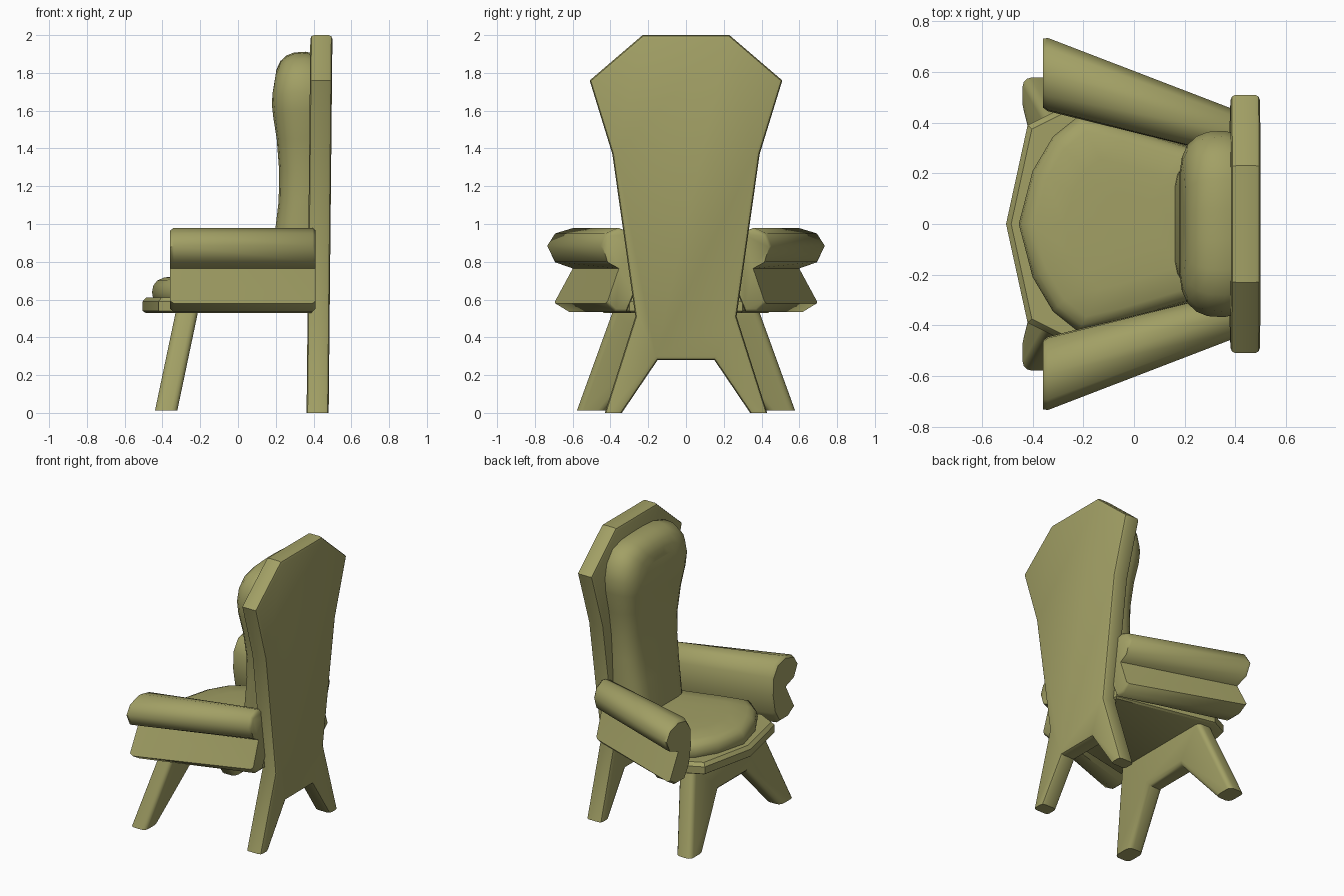
import bpy, bmesh, math

if "Cube" in bpy.data.objects:
    bpy.data.objects.remove(bpy.data.objects["Cube"])

mat = bpy.data.materials.new("olive")
mat.diffuse_color = (0.36, 0.35, 0.13, 1)
mat.use_nodes = True
mat.node_tree.nodes["Principled BSDF"].inputs["Base Color"].default_value = mat.diffuse_color


def finish(name, bm, angle=35):
    bmesh.ops.recalc_face_normals(bm, faces=bm.faces)
    me = bpy.data.meshes.new(name)
    bm.to_mesh(me)
    bm.free()
    ob = bpy.data.objects.new(name, me)
    bpy.context.collection.objects.link(ob)
    me.materials.append(mat)
    bpy.ops.object.select_all(action='DESELECT')
    ob.select_set(True)
    bpy.context.view_layer.objects.active = ob
    bpy.ops.object.shade_smooth_by_angle(angle=math.radians(angle))
    return ob


def loft(rings, ladder=False):
    """Skin closed rings of points; ladder caps join mirrored halves."""
    bm = bmesh.new()
    rows = [[bm.verts.new(p) for p in r] for r in rings]
    n = len(rows[0])
    for a, b in zip(rows, rows[1:]):
        for i in range(n):
            j = (i + 1) % n
            bm.faces.new((a[i], a[j], b[j], b[i]))
    for r in (rows[0], rows[-1]):
        if ladder:
            for i in range(n // 2 - 1):
                bm.faces.new((r[i], r[i + 1], r[n - 2 - i], r[n - 1 - i]))
        else:
            bm.faces.new(r)
    return bm


def mirrored(half):
    """Closed outline from its positive-y half, given as (y, z)."""
    return half + [(-y, z) for y, z in reversed(half)]


def board(name, half, x0, thick, lean, bevel, segments, floor):
    """Leaning slab with rounded rims, its feet cut flat on the floor."""
    out = mirrored(half)
    bm = loft([[(x0 + d + lean * z, y, z) for y, z in out] for d in (0, thick)])
    caps = [f for f in bm.faces if len(f.verts) == len(out)]
    bmesh.ops.recalc_face_normals(bm, faces=bm.faces)
    rims = list({e for f in caps for e in f.edges})
    bmesh.ops.bevel(bm, geom=rims, offset=bevel, segments=segments,
                    affect='EDGES', profile=0.5)
    bmesh.ops.bisect_plane(bm, geom=bm.verts[:] + bm.edges[:] + bm.faces[:],
                           plane_co=(0, 0, floor), plane_no=(0, 0, -1), clear_outer=True)
    bmesh.ops.holes_fill(bm, edges=[e for e in bm.edges if e.is_boundary], sides=0)
    return finish(name, bm)


# Back board with its two rear legs
board("back_board",
      [(0.15, 0.28), (0.38, -0.06), (0.449, -0.06), (0.268, 0.51),
       (0.39, 1.37), (0.51, 1.76), (0.23, 2.0)],
      0.363, 0.117, 0.01, 0.02, 2, 0)

# Front leg panel
board("front_legs",
      [(0.16, 0.33), (0.48, -0.05), (0.60, -0.05), (0.39, 0.53), (0.38, 0.56)],
      -0.442, 0.118, 0.21, 0.032, 3, 0.012)

# Seat board
seat = [(-0.505, 0), (-0.42, 0.39), (-0.30, 0.45), (0.40, 0.30),
        (0.40, -0.30), (-0.30, -0.45), (-0.42, -0.39)]
bm = loft([[(x * s, y * s, z) for x, y in seat]
           for s, z in ((0.97, 0.53), (1, 0.54), (1, 0.59), (0.96, 0.612))])
finish("seat_board", bm)

# Seat cushion with a rounded rim
half = [(0.36, 0.27), (0.20, 0.31), (-0.05, 0.385), (-0.22, 0.425), (-0.32, 0.345),
        (-0.40, 0.21), (-0.455, 0.0)]
outline = half + [(x, -y) for x, y in reversed(half[:-1])]
rings = []
for s, z in ((0.95, 0.58), (0.99, 0.61), (1, 0.64), (0.985, 0.675),
             (0.94, 0.70), (0.86, 0.717), (0.6, 0.728), (0.3, 0.73)):
    rings.append([(0.0 + x * s, y * s, z) for x, y in outline])
finish("seat_cushion", loft(rings), 50)

# Back cushion: side outline (y, z) and front depth x at each point
side = [(0.275, 0.64, 0.155), (0.275, 0.76, 0.165), (0.285, 0.95, 0.195),
        (0.29, 1.12, 0.215), (0.30, 1.28, 0.218), (0.325, 1.45, 0.205),
        (0.36, 1.60, 0.187), (0.368, 1.70, 0.18), (0.345, 1.80, 0.182),
        (0.28, 1.875, 0.19), (0.18, 1.905, 0.195), (0.06, 1.912, 0.195)]
rings = []
for t, inset in ((0, 0.01), (0.2, 0), (0.5, 0.004), (0.7, 0.02),
                 (0.86, 0.05), (0.96, 0.095), (1, 0.15)):
    right = []
    for y, z, front in side:
        top = min(max((z - 1.5) / 0.4, 0), 1)
        right.append((0.40 + (front - 0.40) * t, y * (1 - inset / 0.33), z - inset * top))
    rings.append(right + [(x, -y, z) for x, y, z in reversed(right)])
finish("back_cushion", loft(rings, ladder=True), 50)

# Scrolled arms, tapering towards the back
arm = [(0.60, 0.98), (0.70, 0.95), (0.742, 0.885), (0.70, 0.80), (0.60, 0.765),
       (0.70, 0.58), (0.625, 0.535), (0.53, 0.535), (0.475, 0.62), (0.45, 0.75),
       (0.455, 0.88), (0.51, 0.96)]


def arm_ring(x, scale, s):
    k = (x + 0.36) / 0.77
    ring = []
    for y, z in arm:
        y, z = 0.59 + (y - 0.59) * scale, 0.76 + (z - 0.76) * scale
        ring.append((x, s * (y * (1 - k) + (0.26 + (y - 0.45) * 0.638) * k), z))
    return ring


for s, side_name in ((1, "left"), (-1, "right")):
    bm = loft([arm_ring(x, k, s) for x, k in
               ((-0.36, 0.93), (-0.34, 1), (0.395, 1), (0.41, 0.93))])
    finish(side_name + "_arm", bm, 48)
